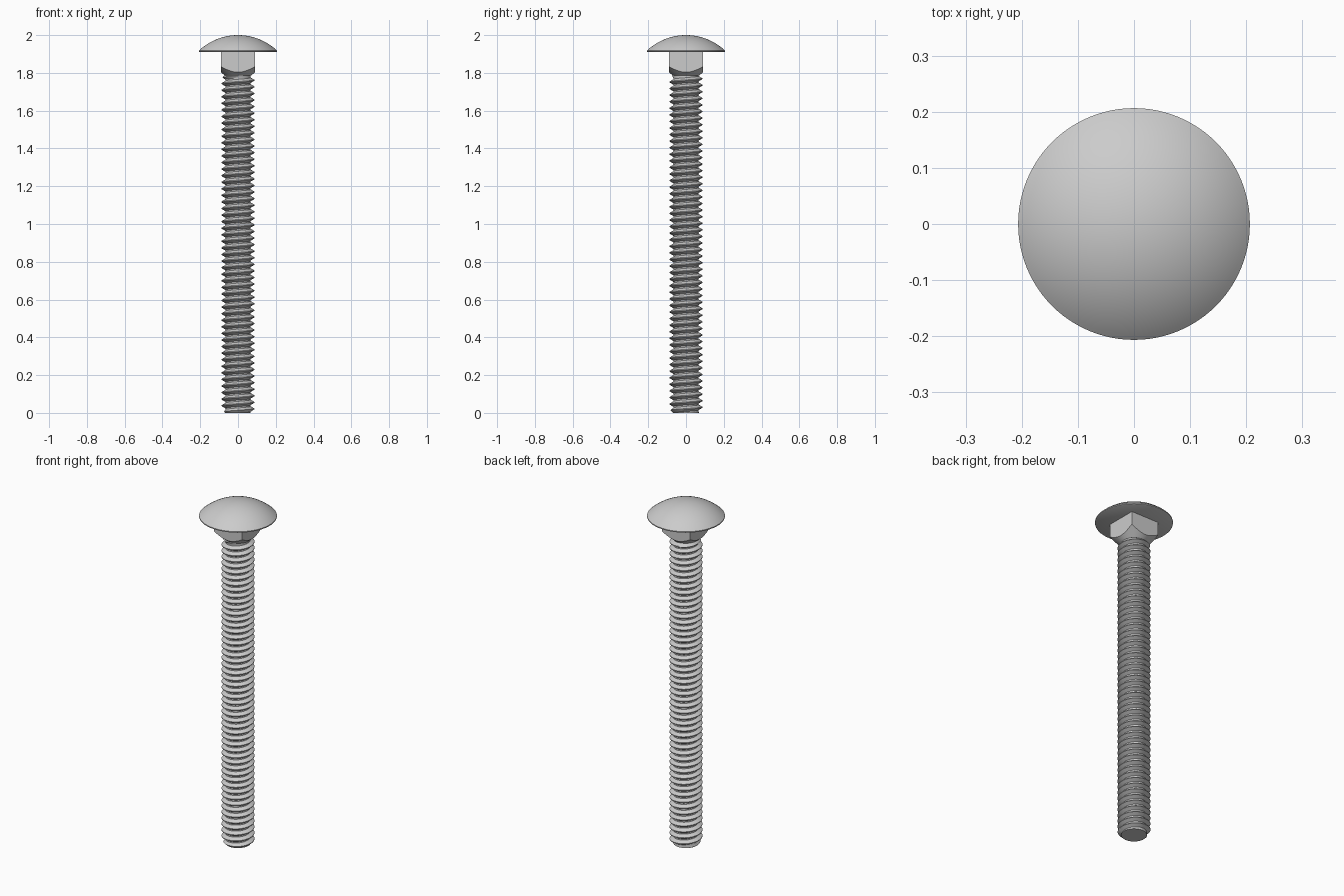
import bpy, bmesh, math

if "Cube" in bpy.data.objects:
    bpy.data.objects.remove(bpy.data.objects["Cube"])

PITCH, SEG = 0.0348, 48
ROOT, CREST = 0.067, 0.0872
SHANK_TOP = 1.79


def finish(name, bm, angle=30):
    bmesh.ops.recalc_face_normals(bm, faces=bm.faces)
    me = bpy.data.meshes.new(name)
    bm.to_mesh(me)
    bm.free()
    ob = bpy.data.objects.new(name, me)
    bpy.context.collection.objects.link(ob)
    smooth(ob, angle)
    return ob


def smooth(ob, angle=30):
    bpy.ops.object.select_all(action='DESELECT')
    ob.select_set(True)
    bpy.context.view_layer.objects.active = ob
    bpy.ops.object.shade_smooth_by_angle(angle=math.radians(angle))


def revolve(name, profile, steps=96):
    bm = bmesh.new()
    vs = [bm.verts.new((r, 0, z)) for r, z in profile]
    es = [bm.edges.new(e) for e in zip(vs, vs[1:])]
    bmesh.ops.spin(bm, geom=vs + es, cent=(0, 0, 0), axis=(0, 0, 1),
                   angle=math.tau, steps=steps)
    bmesh.ops.remove_doubles(bm, verts=bm.verts, dist=1e-5)
    return finish(name, bm)


# Domed head with a thin rounded rim
R = 0.302
a_max = math.asin(0.2065 / R)
dome = [(R * math.sin(a_max * (1 - i / 20)),
         2 - R + R * math.cos(a_max * (1 - i / 20))) for i in range(21)]
dome[-1] = (0, 2)
revolve("domed_head", [(0, 1.91), (0.202, 1.91), (0.2065, 1.9125)] + dome)

# Square neck, its lower corners turned off by a cone
bm = bmesh.new()
bmesh.ops.create_cube(bm, size=1)
z0, z1 = 1.78, 1.912
for v in bm.verts:
    v.co = (v.co.x * 0.182, v.co.y * 0.182, (z0 + z1) / 2 + v.co.z * (z1 - z0))
neck = finish("square_neck", bm)
cutter = revolve("neck_cutter", [(0, 1.785), (0.068, 1.785), (0.13, 1.835),
                                 (0.16, 1.86), (0.16, 1.95), (0, 1.95)])
cutter.hide_render = True
mod = neck.modifiers.new("turned_corners", 'BOOLEAN')
mod.operation, mod.solver, mod.object = 'INTERSECT', 'EXACT', cutter
bpy.context.view_layer.objects.active = neck
bpy.ops.object.modifier_apply(modifier=mod.name)
bpy.data.objects.remove(cutter, do_unlink=True)
smooth(neck, 20)

# Threaded shank: one helical skin, clamped flat and chamfered at both ends
tooth = [(0.0, ROOT), (0.2, ROOT), (0.54, CREST), (0.66, CREST)]
bm = bmesh.new()
rows = []
for turn in range(-2, int(SHANK_TOP / PITCH) + 2):
    for frac, r in tooth:
        row = []
        for s in range(SEG + 1):
            t = math.tau * s / SEG
            z = PITCH * (turn + frac + s / SEG)
            zc = min(max(z, 0), SHANK_TOP)
            rc = min(r, 0.068 + zc, 0.068 + (SHANK_TOP - zc))
            if zc != z:
                rc = 0.068
            row.append(bm.verts.new((rc * math.cos(t), rc * math.sin(t), zc)))
        rows.append(row)
for a, b in zip(rows, rows[1:]):
    for s in range(SEG):
        bm.faces.new((a[s], a[s + 1], b[s + 1], b[s]))
bmesh.ops.remove_doubles(bm, verts=bm.verts, dist=1e-5)
bmesh.ops.holes_fill(bm, edges=[e for e in bm.edges if e.is_boundary], sides=0)
finish("threaded_shank", bm)
